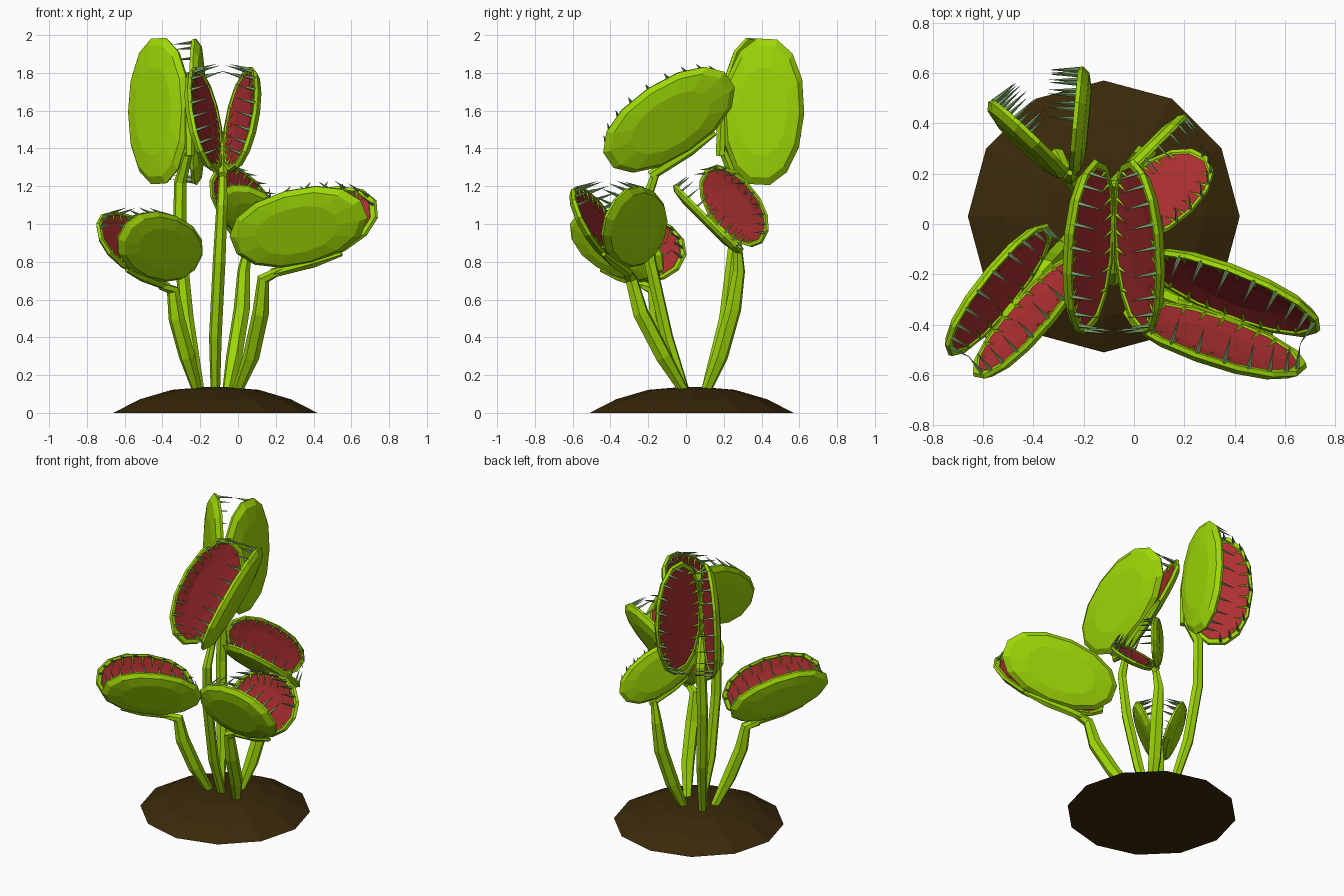
import bpy, bmesh, math
from mathutils import Vector as V

if "Cube" in bpy.data.objects:
    bpy.data.objects.remove(bpy.data.objects["Cube"])


def material(name, rgb):
    m = bpy.data.materials.new(name)
    m.diffuse_color = (*rgb, 1)
    m.use_nodes = True
    m.node_tree.nodes["Principled BSDF"].inputs["Base Color"].default_value = m.diffuse_color
    return m


GREEN = material("leaf_green", (0.34, 0.68, 0.002))
RED = material("inner_red", (0.42, 0.029, 0.031))
TOOTH = material("tooth_green", (0.19, 0.34, 0.13))
SOIL = material("soil_brown", (0.042, 0.022, 0.003))


def finish(bm, name, mats):
    bmesh.ops.recalc_face_normals(bm, faces=bm.faces)
    me = bpy.data.meshes.new(name)
    bm.to_mesh(me)
    bm.free()
    for m in mats:
        me.materials.append(m)
    ob = bpy.data.objects.new(name, me)
    bpy.context.collection.objects.link(ob)
    return ob


def skin(bm, rings, mat=lambda i: 0):
    """Bridge a list of point rings and cap both ends."""
    vs = [[bm.verts.new(p) for p in r] for r in rings]
    n = len(vs[0])
    for i in range(len(vs) - 1):
        for k in range(n):
            f = bm.faces.new((vs[i][k], vs[i][(k + 1) % n],
                              vs[i + 1][(k + 1) % n], vs[i + 1][k]))
            f.material_index = mat(i)
    bm.faces.new(vs[0]).material_index = mat(0)
    bm.faces.new(vs[-1]).material_index = mat(len(vs) - 2)


def tube(name, pts, radii, sides=6):
    pts = [V(p) for p in pts]
    rings = []
    for i, p in enumerate(pts):
        t = (pts[min(i + 1, len(pts) - 1)] - pts[max(i - 1, 0)]).normalized()
        a = t.cross(V((0.9, 0.3, 0.1))).normalized()
        b = t.cross(a)
        rings.append([p + radii[i] * (a * math.cos(k * math.tau / sides) +
                                      b * math.sin(k * math.tau / sides))
                      for k in range(sides)])
    bm = bmesh.new()
    skin(bm, rings)
    finish(bm, name, [GREEN])


def spike(bm, p, q, x, y, mat=0):
    """Four-sided spike from p to q with base half-axes x and y."""
    base = [bm.verts.new(p + o) for o in (x, y, -x, -y)]
    tip = bm.verts.new(q)
    bm.faces.new(base).material_index = mat
    for j in range(4):
        bm.faces.new((base[j], base[(j + 1) % 4], tip)).material_index = mat


# Soil mound
bm = bmesh.new()
skin(bm, [[V((-0.12 + r * math.cos(k * math.tau / 12),
              0.03 + r * math.sin(k * math.tau / 12), z)) for k in range(12)]
          for r, z in ((0.54, 0), (0.40, 0.072), (0.23, 0.122), (0.04, 0.138))])
finish(bm, "soil_mound", [SOIL])


def outline(t):
    """Slightly squared oval, unit half-sizes."""
    c, s = math.cos(t), math.sin(t)
    e = 2 / 2.15
    return math.copysign(abs(c) ** e, c), math.copysign(abs(s) ** e, s)


def trap(name, hinge, d, u, L, half_angle):
    """Two dished lobes opening along u from a hinge running along d."""
    H, d, u = V(hinge), V(d).normalized(), V(u)
    u = (u - d * u.dot(d)).normalized()
    s = d.cross(u)
    W = 0.55 * L
    ca, sa = math.cos(half_angle), math.sin(half_angle)
    for side, label in ((1, "left"), (-1, "right")):
        w = u * ca + s * (sa * side)            # across the lobe
        n = u * sa - s * (ca * side)            # inward normal
        C = H + w * W

        def ring(scale, depth):
            out = []
            for k in range(14):
                a, b = outline((k + 0.5) * math.tau / 14)
                out.append(C + d * (a * scale * L) + w * (b * scale * W)
                           + n * (depth * L))
            return out
        # Shell: inner red dish, green rim, bulging green back
        bm = bmesh.new()
        skin(bm, [ring(0.5, -0.035), ring(0.89, -0.005), ring(0.91, 0.015),
                  ring(0.98, 0.015), ring(1.0, -0.03), ring(0.90, -0.10),
                  ring(0.6, -0.14)], lambda i: 1 if i == 0 else 0)
        finish(bm, f"{name}_{label}_lobe", [GREEN, RED])
        # Teeth around the free edge, and short green ribs along both edges
        bm = bmesh.new()
        for k in range(11):
            a, b = outline(math.radians(6 + 168 * k / 10))
            p = C + d * (a * 0.94 * L) + w * (b * 0.94 * W)
            q = p + (n * 0.30 - w * (0.03 * b) - d * (0.03 * a)) * L
            spike(bm, p, q, d * (0.027 * L), w * (0.027 * L))
        for k in range(8):
            a = -0.77 + 1.54 * k / 7
            for e in (1, -1):
                b = e * math.sqrt(1 - a * a)
                p = C + d * (a * 0.92 * L) + w * (b * 0.92 * W)
                q = C + d * (a * 0.88 * L) + w * (b * 0.55 * W) - n * (0.02 * L)
                spike(bm, p, q, d * (0.025 * L), n * (0.022 * L), 1)
        finish(bm, f"{name}_{label}_teeth", [TOOTH, GREEN])
    # Hinge rib
    tube(f"{name}_hinge", [H - d * (0.62 * L), H, H + d * (0.42 * L)],
         [0.065 * L, 0.08 * L, 0.03 * L])


RAD = math.radians
trap("right_trap", (0.40, -0.382, 0.80), (0.91, -0.33, 0.25), (0, 0, 1), 0.39, RAD(25))
trap("centre_trap", (-0.08, 0.017, 1.39), (0, 0.83, 0.55), (0, -0.55, 0.83), 0.395, RAD(24))
trap("left_trap", (-0.502, -0.345, 0.72), (-0.62, -0.74, 0.25), (0, 0, 1), 0.335, RAD(24))
trap("tall_trap", (-0.255, 0.195, 1.605), (0, 0.05, 1), (-0.35, 0.93, 0), 0.395, RAD(26))
trap("back_trap", (-0.03, 0.185, 0.965), (-1, -1, 1), (1, 0, 1), 0.292, RAD(30))

# Stems
R = [0.026, 0.044, 0.044, 0.034, 0.022]
tube("right_stem", [(-0.01, 0, 0.1), (0.07, -0.12, 0.3), (0.12, -0.24, 0.53),
                    (0.135, -0.29, 0.71), (0.24, -0.325, 0.765)], R)
tube("centre_stem", [(-0.12, 0.0, 0.1), (-0.12, -0.10, 0.4), (-0.10, -0.19, 0.8),
                     (-0.085, -0.22, 1.1), (-0.08, -0.16, 1.27)],
     [0.025, 0.034, 0.034, 0.03, 0.022])
tube("left_stem", [(-0.21, 0, 0.1), (-0.27, -0.09, 0.3), (-0.325, -0.15, 0.5),
                   (-0.345, -0.17, 0.65), (-0.41, -0.225, 0.675)], R)
tube("tall_stem", [(-0.2, 0.1, 0.1), (-0.27, 0.21, 0.5), (-0.31, 0.26, 0.9),
                   (-0.305, 0.27, 1.22), (-0.26, 0.19, 1.4)],
     [0.025, 0.036, 0.036, 0.034, 0.022])
tube("back_stem", [(-0.06, 0.1, 0.1), (-0.02, 0.18, 0.3), (0.02, 0.25, 0.55),
                   (0.03, 0.28, 0.75), (0.055, 0.275, 0.885)], R)
